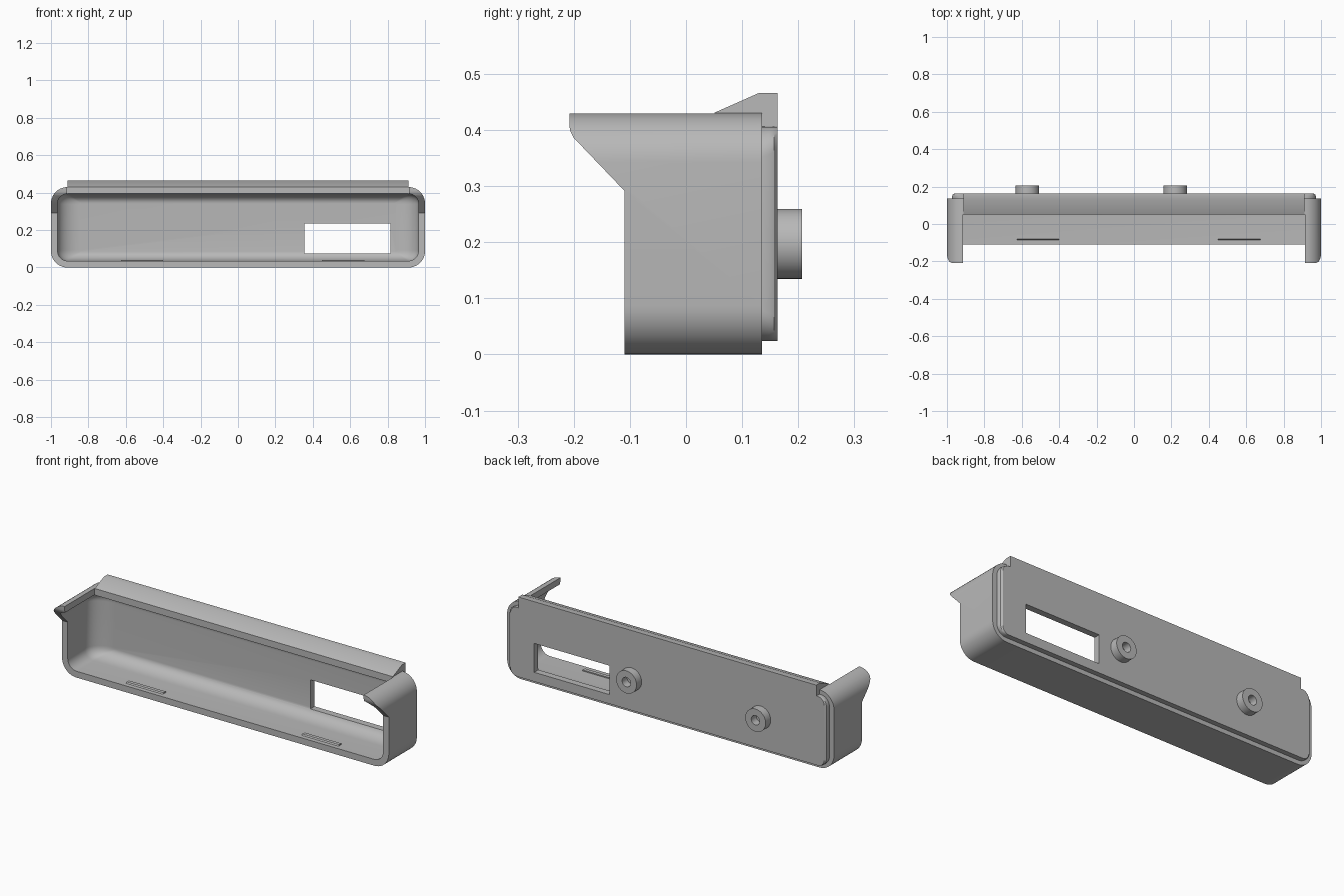
import bpy, bmesh, math

cube = bpy.data.objects.get("Cube")
if cube:
    bpy.data.objects.remove(cube, do_unlink=True)

GREY = (0.48, 0.48, 0.48, 1)
plastic = bpy.data.materials.new("grey plastic")
plastic.use_nodes = True
plastic.diffuse_color = GREY
plastic.node_tree.nodes["Principled BSDF"].inputs["Base Color"].default_value = GREY

HALF_W, HEIGHT = 1.0, 0.43


def finish(name, bm):
    bmesh.ops.recalc_face_normals(bm, faces=bm.faces[:])
    mesh = bpy.data.meshes.new(name)
    bm.to_mesh(mesh)
    bm.free()
    obj = bpy.data.objects.new(name, mesh)
    mesh.materials.append(plastic)
    bpy.context.collection.objects.link(obj)
    return obj


def rounded_loop(y, inset_x, inset_z, radius, steps=10):
    """Rounded rectangle facing y, inset from the outer outline."""
    cx, cz = HALF_W - inset_x - radius, HEIGHT / 2 - inset_z - radius
    points = []
    for q, (sx, sz) in enumerate([(1, 1), (-1, 1), (-1, -1), (1, -1)]):
        for i in range(steps + 1):
            a = (q + i / steps) * math.pi / 2
            points.append((sx * cx + radius * math.cos(a), y,
                           HEIGHT / 2 + sz * cz + radius * math.sin(a)))
    return points


def loft(name, loops):
    bm = bmesh.new()
    rings = [[bm.verts.new(p) for p in loop] for loop in loops]
    n = len(rings[0])
    for a, b in zip(rings, rings[1:]):
        for i in range(n):
            j = (i + 1) % n
            bm.faces.new((a[i], a[j], b[j], b[i]))
    bm.faces.new(rings[0])
    bm.faces.new(rings[-1])
    return finish(name, bm)


def prism(name, x0, x1, profile):
    """Extrude a (y, z) profile along x."""
    return loft(name, [[(x, y, z) for y, z in profile] for x in (x0, x1)])


def box(name, x0, x1, y0, y1, z0, z1):
    return prism(name, x0, x1, [(y0, z0), (y1, z0), (y1, z1), (y0, z1)])


def combine(obj, tool, operation):
    mod = obj.modifiers.new("combine", "BOOLEAN")
    mod.operation, mod.solver, mod.object = operation, "EXACT", tool
    bpy.context.view_layer.objects.active = obj
    bpy.ops.object.modifier_apply(modifier=mod.name)
    bpy.data.objects.remove(tool, do_unlink=True)


def smooth(obj):
    bpy.ops.object.select_all(action="DESELECT")
    obj.select_set(True)
    bpy.context.view_layer.objects.active = obj
    bpy.ops.object.shade_smooth_by_angle(angle=math.radians(30))


# Outer shell, with slanted side arms and an open top
shell = loft("housing", [rounded_loop(y, 0, 0, 0.088) for y in (-0.208, 0.135)])
combine(shell, prism("front_cutter", -1.1, 1.1, [
    (-0.3, -0.1), (-0.11, -0.1), (-0.11, 0.292), (-0.2, 0.386),
    (-0.206, 0.398), (-0.209, 0.412), (-0.3, 0.412)]), "DIFFERENCE")
combine(shell, box("top_cutter", -0.915, 0.915, -0.3, 0.052, 0.36, 0.6), "DIFFERENCE")

# Stepped back panel and the wedge lip along its top
combine(shell, loft("back_panel", [
    rounded_loop(0.11, 0.027, 0.024, 0.064),
    rounded_loop(0.148, 0.027, 0.024, 0.05),
    rounded_loop(0.157, 0.031, 0.024, 0.045),
    rounded_loop(0.163, 0.04, 0.024, 0.04)]), "UNION")
combine(shell, prism("top_lip", -0.912, 0.912, [
    (0.051, 0.38), (0.051, 0.431), (0.13, 0.466), (0.163, 0.466), (0.163, 0.38)]), "UNION")

# Cavity with a broad fillet toward the back panel
loops = [rounded_loop(-0.4, 0.035, 0.035, 0.055)]
for i in range(9):
    t = i / 8 * math.pi / 2
    f = 1 - math.cos(t)
    loops.append(rounded_loop(0.04 + 0.088 * math.sin(t), 0.035 + 0.12 * f,
                              0.035 + 0.05 * f, 0.055 - 0.045 * f))
combine(shell, loft("cavity_cutter", loops), "DIFFERENCE")

# Rectangular window through the back
combine(shell, box("window_cutter", 0.355, 0.815, 0.06, 0.3, 0.075, 0.235), "DIFFERENCE")
smooth(shell)

# Thin raised clips on the floor
for side, x in (("right", -0.625), ("left", 0.45)):
    prism(side + "_floor_clip", x, x + 0.225, [
        (-0.087, 0.033), (-0.08, 0.041), (-0.06, 0.041), (-0.06, 0.033)])


# Hollow round bosses on the back
def boss(name, x, z, sides=40):
    bm = bmesh.new()
    rings = []
    for r, y in ((0.0625, 0.16), (0.0625, 0.207), (0.026, 0.207), (0.026, 0.16)):
        rings.append([bm.verts.new((x + r * math.cos(2 * math.pi * i / sides), y,
                                    z + r * math.sin(2 * math.pi * i / sides)))
                      for i in range(sides)])
    for a, b in zip(rings, rings[1:] + rings[:1]):
        for i in range(sides):
            j = (i + 1) % sides
            bm.faces.new((a[i], a[j], b[j], b[i]))
    smooth(finish(name, bm))


boss("right_boss", -0.57, 0.197)
boss("left_boss", 0.22, 0.197)
